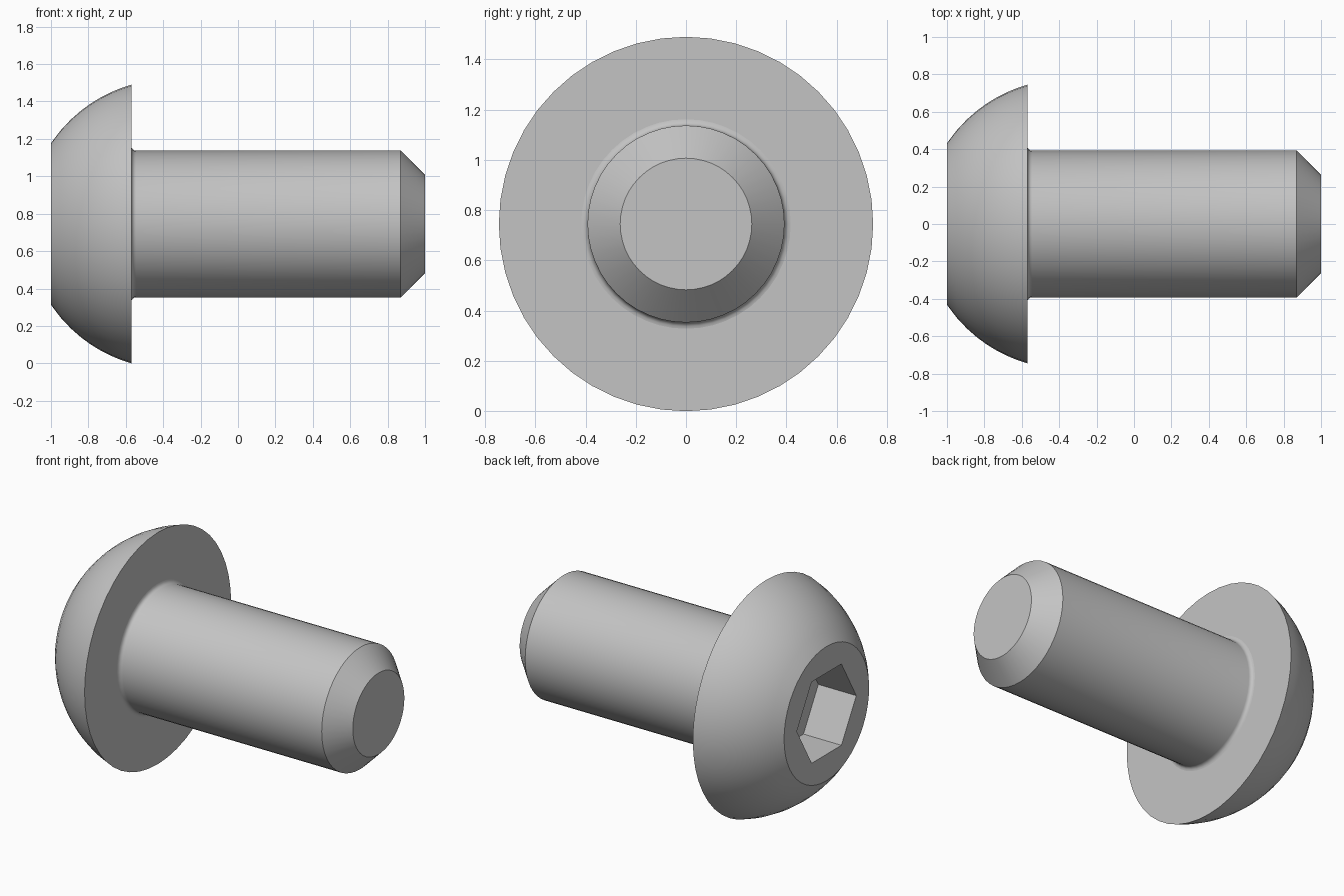
import bpy
import bmesh
from math import sin, cos, pi, radians, sqrt

if "Cube" in bpy.data.objects:
    bpy.data.objects.remove(bpy.data.objects["Cube"])

SEGMENTS = 48
AXIS_Z = 0.745
HEAD_R, FACE_R, SHANK_R, TIP_R = 0.745, 0.432, 0.392, 0.262
SEAT_X, CHAMFER_X = -0.57, 0.87
SOCKET_R, SOCKET_DEPTH = 0.302, 0.27
FILLET = 0.025

steel = bpy.data.materials.new("steel_grey")
steel.use_nodes = True
grey = (0.55, 0.55, 0.55, 1)
steel.diffuse_color = grey
steel.node_tree.nodes["Principled BSDF"].inputs["Base Color"].default_value = grey

bm = bmesh.new()


def ring(x, radius, count):
    """Circle of vertices around the bolt axis."""
    return [bm.verts.new((x, radius * cos(2 * pi * i / count),
                          AXIS_Z + radius * sin(2 * pi * i / count)))
            for i in range(count)]


def loop_edges(verts):
    return [bm.edges.new((v, verts[(i + 1) % len(verts)]))
            for i, v in enumerate(verts)]


def skin(a, b):
    """Quads between two rings of equal count."""
    n = len(a)
    for i in range(n):
        j = (i + 1) % n
        bm.faces.new((a[i], a[j], b[j], b[i]))


# Domed head: part of a sphere centred on the axis
width = SEAT_X + 1
centre = ((HEAD_R ** 2 - FACE_R ** 2) / width - 1 + SEAT_X) / 2
sphere_r = sqrt((SEAT_X - centre) ** 2 + HEAD_R ** 2)
profile = []
DOME_STEPS = 8
for i in range(DOME_STEPS + 1):
    x = -1 + width * i / DOME_STEPS
    profile.append((x, sqrt(sphere_r ** 2 - (x - centre) ** 2)))

# Fillet under the head, then shank and chamfered tip
for i in range(5):
    a = pi / 2 * i / 4
    profile.append((SEAT_X + FILLET * (1 - cos(a)),
                    SHANK_R + FILLET * (1 - sin(a))))
profile += [(CHAMFER_X, SHANK_R), (1, TIP_R)]

rings = [ring(x, r, SEGMENTS) for x, r in profile]
for a, b in zip(rings, rings[1:]):
    skin(a, b)
bm.faces.new(rings[-1])

# Hexagonal socket sunk into the flat head face
mouth = ring(-1, SOCKET_R, 6)
floor = ring(-1 + SOCKET_DEPTH, SOCKET_R, 6)
rim = [bm.edges.get((v, rings[0][(i + 1) % SEGMENTS]))
       for i, v in enumerate(rings[0])]
bmesh.ops.triangle_fill(bm, use_beauty=True, edges=rim + loop_edges(mouth))
skin(mouth, floor)
bm.faces.new(floor)

# Smooth curved surfaces, crisp flat ends and chamfer
bmesh.ops.recalc_face_normals(bm, faces=bm.faces[:])
for f in bm.faces:
    f.smooth = True
for e in bm.edges:
    flat = [abs(f.normal.x) > 0.999 for f in e.link_faces]
    e.smooth = e.calc_face_angle(0) < radians(30) and len(set(flat)) == 1

mesh = bpy.data.meshes.new("button_head_bolt")
bm.to_mesh(mesh)
bm.free()
mesh.materials.append(steel)
bolt = bpy.data.objects.new("button_head_bolt", mesh)
bpy.context.scene.collection.objects.link(bolt)
